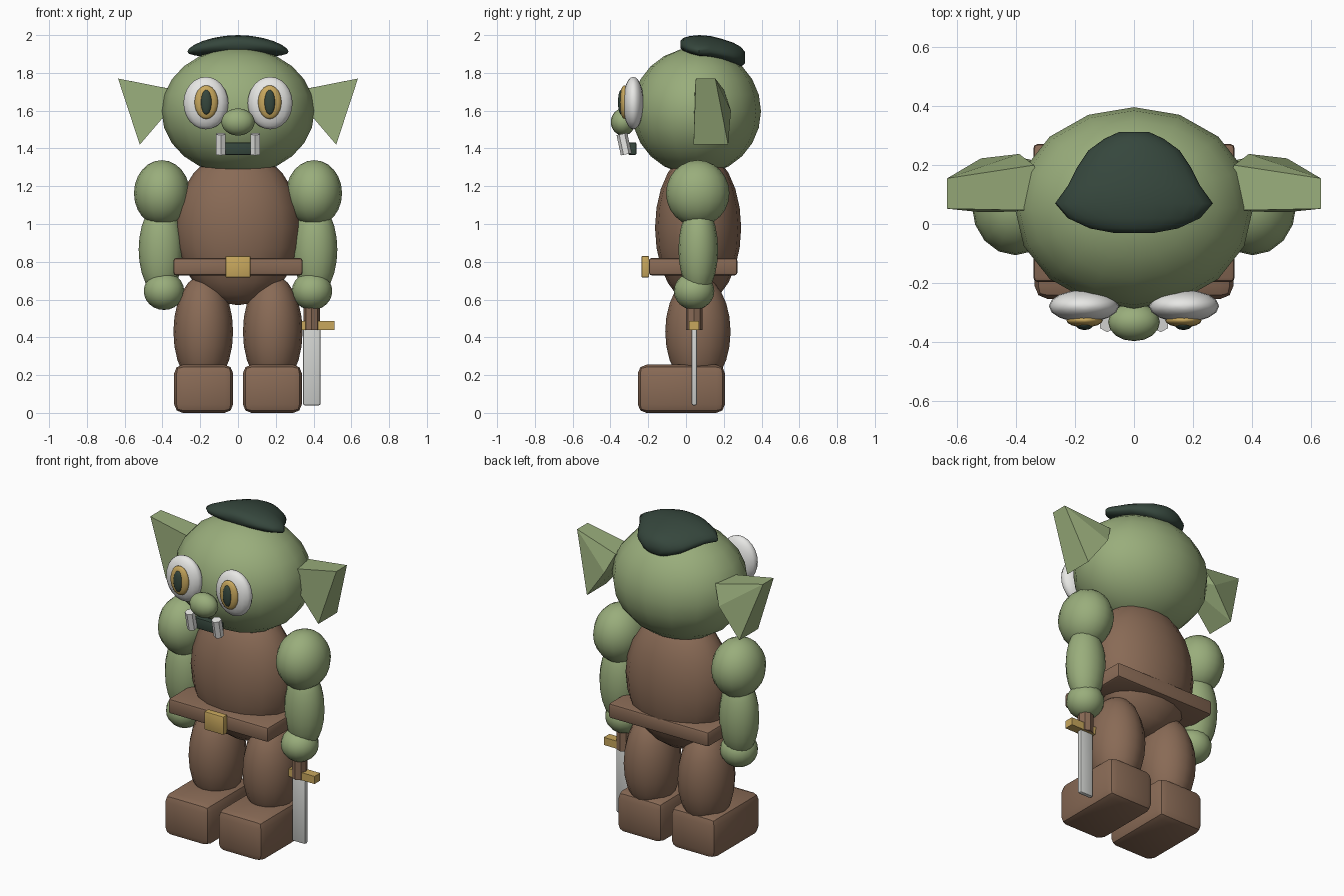
import bpy, bmesh, math
from mathutils import Matrix, Vector

if "Cube" in bpy.data.objects:
    bpy.data.objects.remove(bpy.data.objects["Cube"])


def material(name, rgb):
    m = bpy.data.materials.new(name)
    m.diffuse_color = (*rgb, 1)
    m.use_nodes = True
    m.node_tree.nodes["Principled BSDF"].inputs["Base Color"].default_value = m.diffuse_color
    return m


GREEN = material("green_skin", (0.32, 0.42, 0.20))
BROWN = material("brown_leather", (0.25, 0.145, 0.092))
DARK = material("dark_green", (0.036, 0.062, 0.046))
GOLD = material("gold", (0.58, 0.39, 0.11))
WHITE = material("white", (0.80, 0.80, 0.78))
STEEL = material("steel", (0.64, 0.65, 0.63))


def finish(bm, name, mat, smooth=None):
    bmesh.ops.recalc_face_normals(bm, faces=bm.faces)
    me = bpy.data.meshes.new(name)
    bm.to_mesh(me)
    bm.free()
    me.materials.append(mat)
    ob = bpy.data.objects.new(name, me)
    bpy.context.collection.objects.link(ob)
    if smooth:
        bpy.ops.object.select_all(action='DESELECT')
        ob.select_set(True)
        bpy.context.view_layer.objects.active = ob
        bpy.ops.object.shade_smooth_by_angle(angle=math.radians(smooth))
    return ob


def ball(name, centre, radii, mat, segs=16, rings=12):
    bm = bmesh.new()
    bmesh.ops.create_uvsphere(bm, u_segments=segs, v_segments=rings, radius=1,
                              matrix=Matrix.Translation(centre) @ Matrix.Diagonal((*radii, 1)))
    return finish(bm, name, mat, 60)


def box(name, lo, hi, mat, bevel=0.0, segs=2):
    lo, hi = Vector(lo), Vector(hi)
    bm = bmesh.new()
    bmesh.ops.create_cube(bm, size=1, matrix=Matrix.Translation((lo + hi) / 2)
                          @ Matrix.Diagonal((*(hi - lo), 1)))
    if bevel:
        bmesh.ops.bevel(bm, geom=bm.edges[:], offset=bevel, segments=segs,
                        profile=0.5, affect='EDGES')
    return finish(bm, name, mat, 25 if bevel else None)


def rod(name, centre, radius, length, sides, mat, tilt=0.0):
    bm = bmesh.new()
    bmesh.ops.create_cone(bm, cap_ends=True, segments=sides, radius1=radius, radius2=radius,
                          depth=length, matrix=Matrix.Translation(centre)
                          @ Matrix.Rotation(tilt, 4, 'X'))
    return finish(bm, name, mat)


def ear(name, s):
    # flared wedge: tip edge, lower edge and root inside the head
    pts = [(0.635, 0.052, 1.77), (0.635, 0.155, 1.77), (0.52, 0.04, 1.42), (0.52, 0.223, 1.42),
           (0.28, 0.045, 1.70), (0.34, 0.20, 1.712), (0.39, 0.238, 1.60)]
    bm = bmesh.new()
    for x, y, z in pts:
        bm.verts.new((s * x, y, z))
    bmesh.ops.convex_hull(bm, input=bm.verts[:])
    return finish(bm, name, GREEN)


def cap():
    # draped cap lofted front to back: y, half width, centre height, half thickness
    keys = [(-0.03, 0.07, 1.95, 0.018), (-0.015, 0.15, 1.95, 0.035), (0.02, 0.225, 1.948, 0.047),
            (0.07, 0.268, 1.945, 0.055), (0.13, 0.225, 1.935, 0.06), (0.19, 0.195, 1.92, 0.06),
            (0.25, 0.155, 1.90, 0.06), (0.29, 0.10, 1.885, 0.053), (0.313, 0.05, 1.88, 0.03)]
    bm, rings, n = bmesh.new(), [], 24
    for y, w, z, h in keys:
        ring = []
        for i in range(n):
            a = math.tau * i / n
            x = w * math.cos(a)
            ring.append(bm.verts.new((x, y, z + h * math.sin(a) - 0.45 * x * x)))
        rings.append(ring)
    for a, b in zip(rings, rings[1:]):
        for i in range(n):
            j = (i + 1) % n
            bm.faces.new((a[i], a[j], b[j], b[i]))
    bm.faces.new(rings[0])
    bm.faces.new(rings[-1])
    return finish(bm, "cap", DARK, 60)


# head, face and torso
ball("head", (0, 0.055, 1.597), (0.405, 0.342, 0.337), GREEN, 16, 12)
ball("nose", (0, -0.333, 1.54), (0.088, 0.065, 0.072), GREEN)
box("mouth", (-0.09, -0.305, 1.365), (0.09, -0.262, 1.432), DARK, 0.008)
cap()
ball("torso", (0, 0.064, 0.98), (0.332, 0.228, 0.41), BROWN)

# belt and buckle
box("belt", (-0.342, -0.197, 0.728), (0.342, 0.272, 0.82), BROWN, 0.015)
box("buckle", (-0.066, -0.236, 0.717), (0.066, -0.195, 0.83), GOLD, 0.006)

# mirrored parts
for side, s in (("left", 1), ("right", -1)):
    ear(side + "_ear", s)
    ball(side + "_eye", (s * 0.17, -0.279, 1.64), (0.119, 0.055, 0.139), WHITE)
    ball(side + "_iris", (s * 0.168, -0.327, 1.645), (0.062, 0.024, 0.089), GOLD)
    ball(side + "_pupil", (s * 0.168, -0.344, 1.645), (0.029, 0.016, 0.065), DARK)
    rod(side + "_tooth", (s * 0.091, -0.328, 1.423), 0.029, 0.11, 6, WHITE, math.radians(12))
    ball(side + "_shoulder", (s * 0.403, 0.062, 1.163), (0.148, 0.168, 0.175), GREEN)
    ball(side + "_arm", (s * 0.408, 0.065, 0.865), (0.118, 0.105, 0.245), GREEN)
    ball(side + "_hand", (s * 0.392, 0.043, 0.645), (0.107, 0.107, 0.1), GREEN)
    ball(side + "_leg", (s * 0.184, 0.063, 0.43), (0.158, 0.173, 0.30), BROWN)
    x0, x1 = sorted((s * 0.026, s * 0.338))
    box(side + "_foot", (x0, -0.255, 0.0), (x1, 0.206, 0.255), BROWN, 0.045)

# short sword in the left hand
rod("sword_handle", (0.39, 0.043, 0.515), 0.044, 0.15, 8, BROWN)
box("sword_guard", (0.335, 0.015, 0.44), (0.512, 0.07, 0.487), GOLD)
box("sword_blade", (0.345, 0.03, 0.04), (0.437, 0.058, 0.46), STEEL, 0.009)
